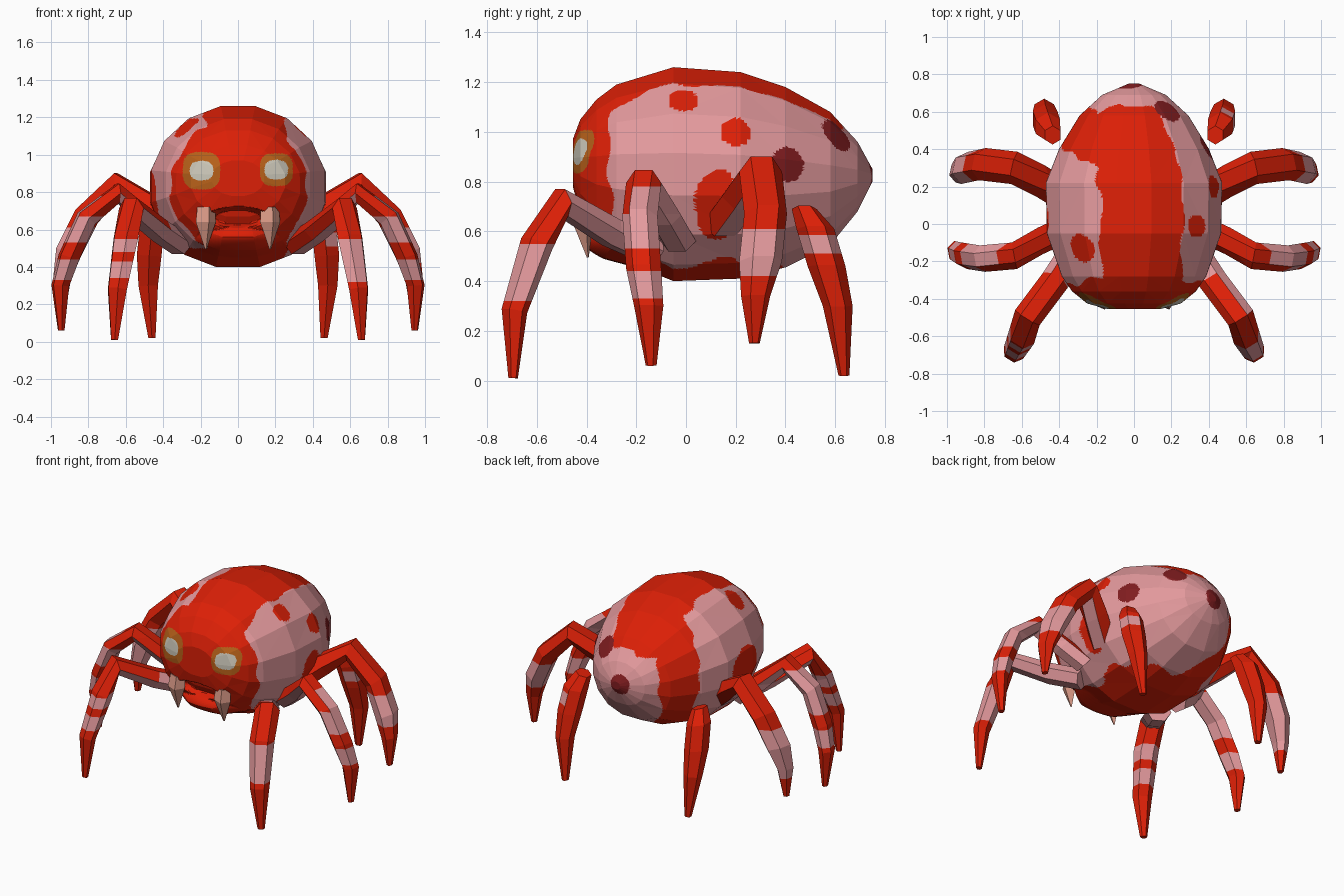
import bpy, bmesh, math
from mathutils import Vector

if "Cube" in bpy.data.objects:
    bpy.data.objects.remove(bpy.data.objects["Cube"])

COLOURS = [("red", (0.72, 0.014, 0.002)), ("pink", (0.77, 0.32, 0.335)),
           ("dark_red", (0.22, 0.012, 0.014)), ("eye_ring", (0.48, 0.12, 0.010)),
           ("eye_white", (0.60, 0.57, 0.48)), ("fang", (0.70, 0.32, 0.24))]
RED, PINK, DARK, RING, WHITE, FANG = range(6)
MATS = []
for name, c in COLOURS:
    m = bpy.data.materials.new(name)
    m.diffuse_color = (*c, 1)
    m.use_nodes = True
    m.node_tree.nodes["Principled BSDF"].inputs["Base Color"].default_value = m.diffuse_color
    MATS.append(m)


def finish(bm, name):
    me = bpy.data.meshes.new(name)
    bm.to_mesh(me)
    bm.free()
    for m in MATS:
        me.materials.append(m)
    ob = bpy.data.objects.new(name, me)
    bpy.context.collection.objects.link(ob)
    return ob


def loft(bm, rings):
    """Skin a list of equal rings and close both ends."""
    vr = [[bm.verts.new(p) for p in r] for r in rings]
    n = len(vr[0])
    for a, b in zip(vr, vr[1:]):
        for i in range(n):
            j = (i + 1) % n
            bm.faces.new((a[i], a[j], b[j], b[i]))
    bm.faces.new(vr[0])
    bm.faces.new(vr[-1])
    bmesh.ops.recalc_face_normals(bm, faces=bm.faces)


# ---- body: stations of y, half width, bottom, top
STATIONS = [(-.455, .14, .78, .97), (-.425, .25, .67, 1.05), (-.36, .33, .56, 1.13),
            (-.28, .385, .49, 1.19), (-.05, .465, .40, 1.26), (.22, .47, .41, 1.24),
            (.40, .40, .455, 1.18), (.58, .29, .545, 1.08), (.69, .17, .68, .96),
            (.75, .03, .80, .85)]
SIDES = 16
# Round spots: centre, radius, colour
SPOTS = [((.39, .41, .87), .072, DARK), ((.18, .61, .99), .075, DARK),
         ((-.02, .73, .83), .065, DARK), ((.34, -.01, 1.13), .062, RED),
         ((.43, .20, 1.0), .062, RED), ((-.28, -.13, 1.15), .08, RED),
         ((-.46, .02, .78), .155, RED)]


def body_colour(p):
    x, y, z = p
    w = .016 * math.sin(17 * y + 11 * z) + .012 * math.sin(31 * z - 23 * y + 9 * x)
    if y < -.32:                                   # eyes
        for ex, ez, r in ((-.195, .915, .10), (.205, .92, .088)):
            dx, dz = abs(x - ex), abs(z - ez)
            if (dx / .063) ** 2.5 + (dz / .052) ** 2.5 < 1:
                return WHITE
            if dx ** 3 + dz ** 3 < r ** 3:
                return RING
    for c, r, col in SPOTS:
        if (Vector(c) - p).length < r:
            return col
    if x > 0 and ((y - .13) / .09) ** 2 + ((z - .71) / .14) ** 2 < 1 + 8 * w:
        return RED
    if z < .47 + w and y < .42:                    # belly
        return RED
    if y > .64 + w or (y > .3 and z < 1.0 and x + y > .38 + w):
        return PINK                                # rump
    if x > 0:
        edge = .26 if y < .3 else .26 - .47 * (y - .3)
        return PINK if x > edge + .6 * w and y > -.30 + w else RED
    flank = x < -.18 + w and -.31 + w < y < .31 - .6 * (x + .2) + w and z > .5
    return PINK if flank else RED


bm = bmesh.new()
rings = []
fit = math.cos(math.pi / SIDES)
for y, hw, zb, zt in STATIONS:
    zc, hz, ring = (zb + zt) / 2, (zt - zb) / 2 / fit, []
    for i in range(SIDES):
        a = (i + .5) / SIDES * math.tau
        c, s = math.cos(a), math.sin(a)
        if s < 0:                                  # fuller underside
            c = math.copysign(abs(c) ** .85, c)
        ring.append((hw / fit * c, y, zc + hz * s))
    rings.append(ring)
loft(bm, rings)
bmesh.ops.triangulate(bm, faces=bm.faces)
bmesh.ops.subdivide_edges(bm, edges=bm.edges, cuts=13, use_grid_fill=True)
for v in bm.verts:                                 # mouth hollow and lower lip
    x, y, z = v.co
    if y < -.15:
        hollow = 1 - (x / .17) ** 2 - ((z - .665) / .055) ** 2
        lip = 1 - (x / .24) ** 2 - ((z - .53) / .08) ** 2
        v.co.y += .05 * min(1, 2 * max(hollow, 0)) - .07 * max(lip, 0)
for f in bm.faces:
    f.material_index = body_colour(f.calc_center_median())
finish(bm, "body")

# ---- legs: path points (right side), knee index, radius, red height ranges
#      for the right and left leg, lower limit of red on front-facing faces
FM = [(-1, .33), (.44, .53), (.78, 2)]
LEGS = {
    "front_leg": ([(.31, -.13, .52), (.42, -.30, .595), (.57, -.50, .715), (.60, -.60, .55),
                   (.645, -.69, .28), (.66, -.695, .01)], 2, .077,
                  [(-1, .32), (.55, 2)], [(-1, .34), (.43, .48), (.57, 2)], .55),
    "front_middle_leg": ([(.37, -.03, .56), (.50, -.09, .665), (.64, -.17, .795), (.81, -.185, .66),
                          (.905, -.17, .45), (.95, -.15, .30), (.945, -.14, .06)], 2, .072,
                         FM, FM, .67),
    "rear_middle_leg": ([(.37, .15, .63), (.50, .23, .74), (.64, .30, .84), (.81, .32, .67),
                         (.905, .30, .48), (.94, .28, .34), (.945, .275, .15)], 2, .088,
                        [(-1, .42), (.61, 2)], [(-1, .28), (.61, 2)], .61),
    "rear_leg": ([(.435, .475, .69), (.46, .52, .61), (.475, .565, .46), (.48, .61, .30),
                  (.46, .635, .02)], 0, .076,
                 [(-1, .51), (.585, 2)], [(-1, 2)], -1),
}


def thigh_is_red(name, side, c, n):
    if name == "front_leg":
        if side > 0:                               # inner face red, outer pink
            return n.y < -.1 and n.z > -.6 or n.z > .6 and c.z > .62
        return n.z > .3 and c.z > .6
    return n.z > (-.75 if name == "rear_middle_leg" else .2)


def make_leg(name, label, side, path, knee, radius, right_reds, left_reds, front_limit):
    reds = right_reds if side > 0 else left_reds
    pts = [Vector((x * side, y, z)) for x, y, z in path]
    d = pts[-1] - pts[0]
    d.z = 0
    d.normalize()
    u = d.cross(Vector((0, 0, 1))) if knee else Vector((0, 1, 0))
    rings = []
    for i, p in enumerate(pts):
        t = (pts[min(i + 1, len(pts) - 1)] - pts[max(i - 1, 0)]).normalized()
        v = t.cross(u).normalized()
        left = len(pts) - 1 - i
        r = .022 if left == 0 else .060 if left == 1 else radius
        if knee == 0 and i == 0:
            r = .05
        flat = .82 if knee else 1.0
        rings.append([p + u * r * math.cos(a) + v * r * flat * math.sin(a)
                      for a in (k * math.tau / 6 for k in range(6))])
    bm = bmesh.new()
    loft(bm, rings)
    cuts = {h for band in reds for h in band if 0 < h < 1} | {front_limit}
    for h in cuts:                                 # cut at the band edges
        bmesh.ops.bisect_plane(bm, geom=bm.verts[:] + bm.edges[:] + bm.faces[:],
                               plane_co=(0, 0, h), plane_no=(0, 0, 1))
    bm.normal_update()
    for f in bm.faces:
        c, n = f.calc_center_median(), f.normal
        if knee and (c - pts[knee]).dot(d) < 0:
            red = thigh_is_red(name, side, c, n)
        else:
            red = any(a < c.z < b for a, b in reds)
            if knee and n.y < -.5 and c.z > front_limit:
                red = True
            if not knee and n.x < .3:
                red = True
        f.material_index = RED if red else PINK
    finish(bm, f"{label}_{name}")


for side, label in ((1, "right"), (-1, "left")):
    for name, spec in LEGS.items():
        make_leg(name, label, side, *spec)

    # ---- fang: four-sided spike
    bm = bmesh.new()
    rings = []
    for (x, y, z), r in (((.17, -.40, .72), .05), ((.172, -.415, .64), .056),
                         ((.172, -.395, .495), .005)):
        rings.append([(side * x + r * math.cos(a), y + r * .8 * math.sin(a), z)
                      for a in (k * math.tau / 4 + .3 for k in range(4))])
    loft(bm, rings)
    for f in bm.faces:
        f.material_index = FANG
    finish(bm, f"{label}_fang")
